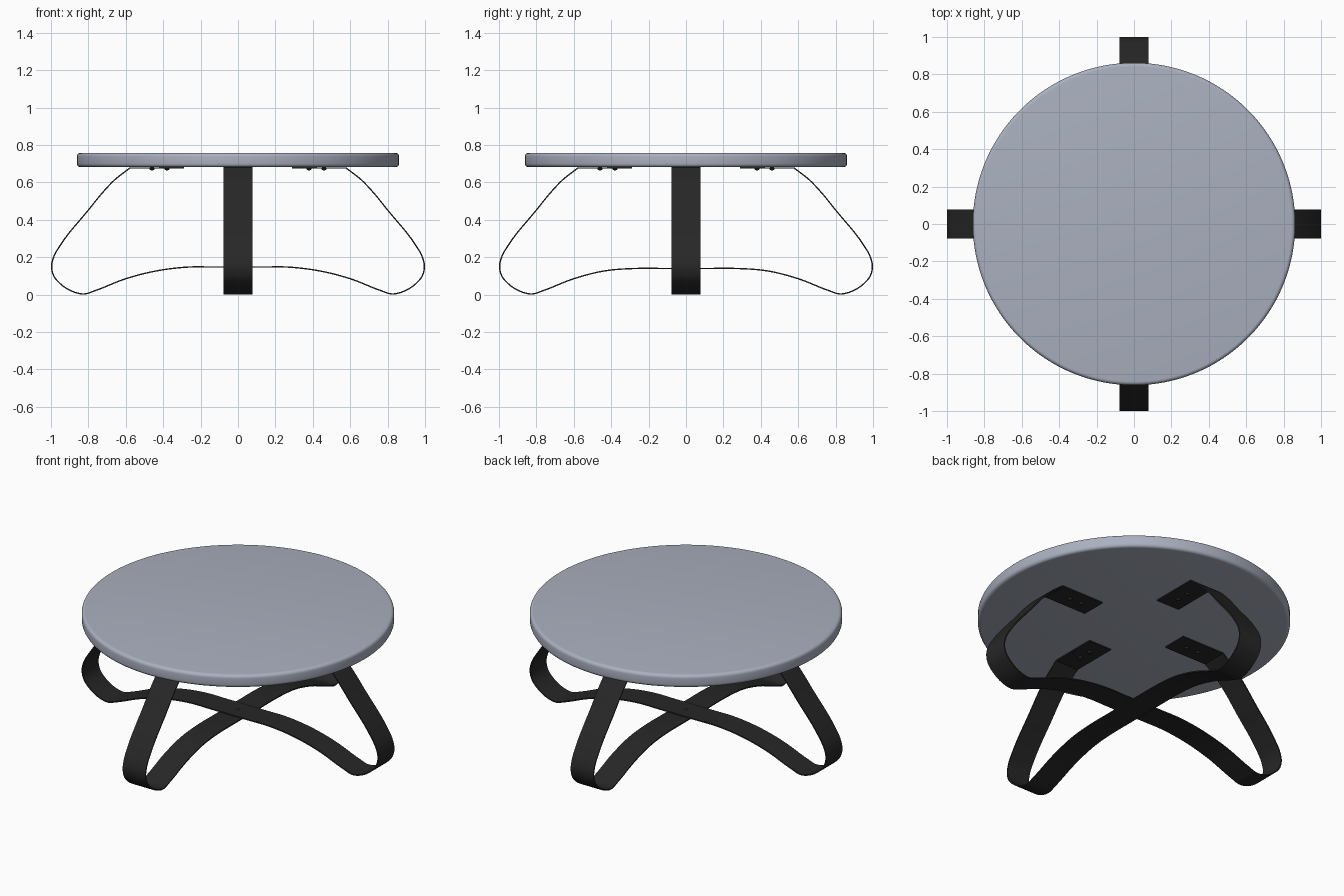
import bpy, bmesh, math
from mathutils import Vector, Matrix

if "Cube" in bpy.data.objects:
    bpy.data.objects.remove(bpy.data.objects["Cube"])

HALF_W, THICK = 0.077, 0.007


def material(name, rgb):
    m = bpy.data.materials.new(name)
    m.diffuse_color = (*rgb, 1)
    m.use_nodes = True
    m.node_tree.nodes["Principled BSDF"].inputs["Base Color"].default_value = m.diffuse_color
    return m


grey = material("blue grey top", (0.40, 0.435, 0.52))
black = material("black metal", (0.02, 0.02, 0.02))


def finish(bm, name, mat, angle=30):
    bmesh.ops.recalc_face_normals(bm, faces=bm.faces)
    me = bpy.data.meshes.new(name)
    bm.to_mesh(me)
    bm.free()
    ob = bpy.data.objects.new(name, me)
    bpy.context.collection.objects.link(ob)
    me.materials.append(mat)
    bpy.ops.object.select_all(action='DESELECT')
    ob.select_set(True)
    bpy.context.view_layer.objects.active = ob
    bpy.ops.object.shade_smooth_by_angle(angle=math.radians(angle))
    return ob


def smooth_path(pts, n=6):
    """Curve through the points (Catmull-Rom with chord-scaled tangents)."""
    pts = [Vector(p) for p in pts]
    last = len(pts) - 1

    def tangent(i):
        if i in (0, last):
            a, b = max(i - 1, 0), min(i + 1, last)
            return (pts[b] - pts[a]).normalized()
        d0, d1 = pts[i] - pts[i - 1], pts[i + 1] - pts[i]
        return (d0 / d0.length * d1.length + d1 / d1.length * d0.length).normalized()

    out = []
    for i in range(last):
        p, q = pts[i], pts[i + 1]
        L = (q - p).length
        a, b = tangent(i) * L, tangent(i + 1) * L
        for k in range(n):
            t = k / n
            out.append(p * (2*t**3 - 3*t**2 + 1) + a * (t**3 - 2*t**2 + t)
                       + q * (3*t**2 - 2*t**3) + b * (t**3 - t**2))
    return out + [pts[-1]]


def leg_band(name, mid_z, turn):
    # half profile from the mounting pad down to the crossing
    corner = (0.577, 0.6775)
    side = smooth_path([corner, (0.66, 0.613), (0.72, 0.55), (0.80, 0.452),
                        (0.95, 0.264), (0.984, 0.205), (0.9965, 0.147),
                        (0.984, 0.098), (0.95, 0.058), (0.89, 0.019),
                        (0.82, 0.0037), (0.765, 0.021), (0.60, 0.085),
                        (0.44, 0.126), (0.26, mid_z), (0.13, mid_z), (0, mid_z)])
    half = [Vector((0.29, 0.6775))] + side
    path = half + [Vector((-p.x, p.y)) for p in reversed(half[:-1])]
    bm = bmesh.new()
    rings = []
    for i, p in enumerate(path):
        d0 = (p - path[max(i - 1, 0)]).normalized()
        d1 = (path[min(i + 1, len(path) - 1)] - p).normalized()
        t = (d0 + d1).normalized()
        o = Vector((-t.y, t.x)) * THICK / 2
        rings.append([bm.verts.new((p.x + s * o.x, w, p.y + s * o.y))
                      for s, w in ((1, -HALF_W), (1, HALF_W), (-1, HALF_W), (-1, -HALF_W))])
    for a, b in zip(rings, rings[1:]):
        for j in range(4):
            k = (j + 1) % 4
            bm.faces.new((a[j], a[k], b[k], b[j]))
    bm.faces.new(rings[0])
    bm.faces.new(rings[-1])
    bm.transform(Matrix.Rotation(turn, 4, 'Z'))
    finish(bm, name, black)


def screw(name, x, y, z, up, r=0.014):
    # low domed screw head
    bm = bmesh.new()
    bmesh.ops.create_uvsphere(bm, u_segments=16, v_segments=8, radius=r)
    bmesh.ops.scale(bm, vec=(1, 1, 0.7 * up), verts=bm.verts)
    bmesh.ops.translate(bm, vec=(x, y, z), verts=bm.verts)
    finish(bm, name, black)


# round table top with softened rims
bm = bmesh.new()
bmesh.ops.create_cone(bm, cap_ends=True, segments=128, radius1=0.862,
                      radius2=0.862, depth=0.077)
rims = [e for e in bm.edges if abs(e.verts[0].co.z - e.verts[1].co.z) < 1e-5]
bmesh.ops.bevel(bm, geom=rims, offset=0.02, segments=5, profile=0.5, affect='EDGES')
bmesh.ops.translate(bm, vec=(0, 0, 0.7195), verts=bm.verts)
finish(bm, "table_top", grey, 40)

# two crossing bent bands
leg_band("leg_band_x", 0.1475, 0)
leg_band("leg_band_y", 0.1400, math.pi / 2)

# screws under each mounting pad and one at the crossing
for i in range(4):
    c, s = round(math.cos(i * math.pi / 2)), round(math.sin(i * math.pi / 2))
    for j, d in enumerate((0.38, 0.46)):
        screw(f"pad_screw_{i}_{j}", c * d, s * d, 0.674, -1)
screw("crossing_screw", 0, 0, 0.149, 1, 0.012)
